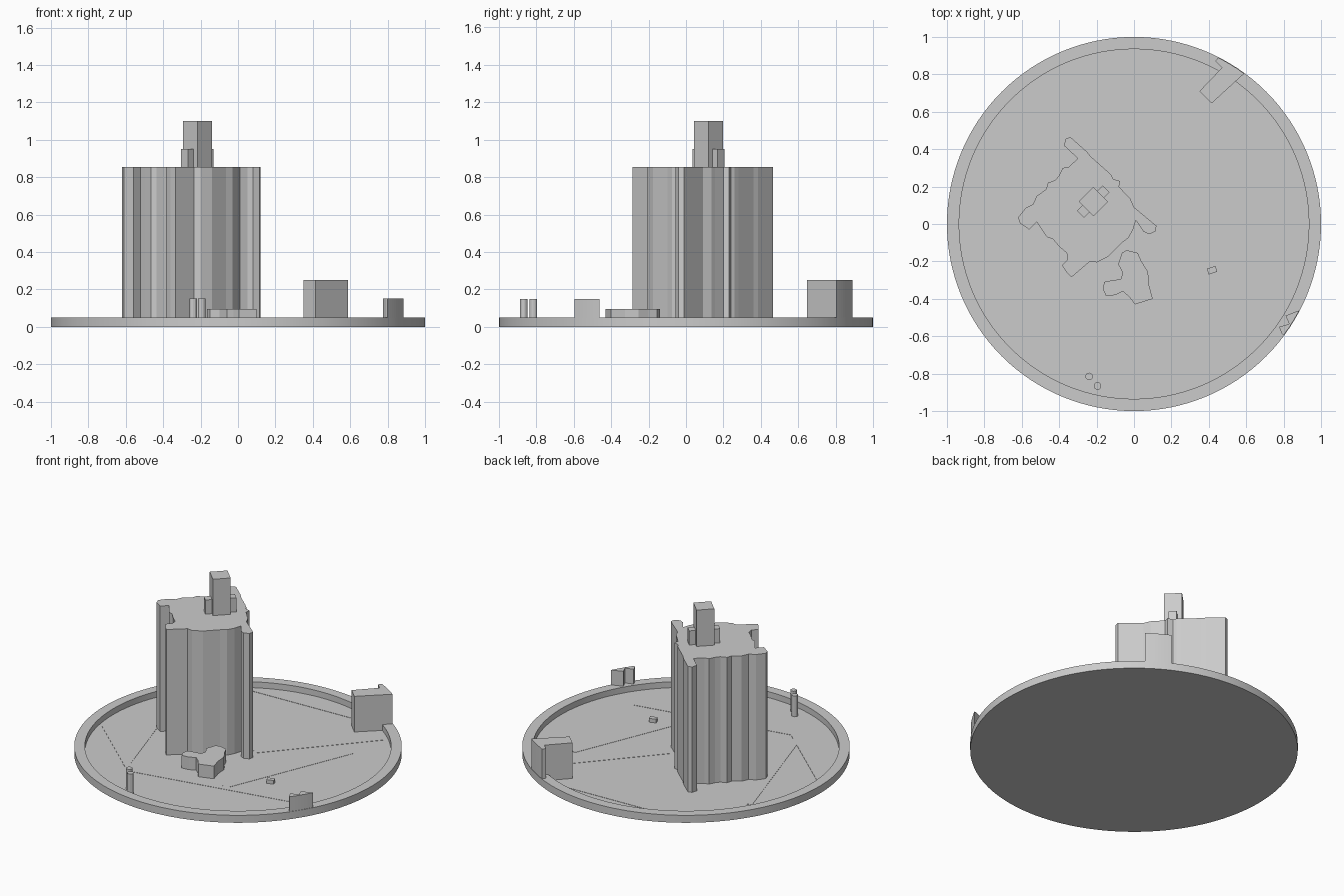
import bpy, bmesh, math
from mathutils import Vector

cube = bpy.data.objects.get("Cube")
if cube:
    bpy.data.objects.remove(cube)

FLOOR = 0.01
grey = bpy.data.materials.new("plain grey")
grey.use_nodes = True
grey.diffuse_color = (0.6, 0.6, 0.6, 1)
grey.node_tree.nodes["Principled BSDF"].inputs["Base Color"].default_value = (0.6, 0.6, 0.6, 1)


def finish(name, bm, smooth=False):
    """Turn the mesh into a grey object."""
    bmesh.ops.recalc_face_normals(bm, faces=bm.faces)
    mesh = bpy.data.meshes.new(name)
    bm.to_mesh(mesh)
    bm.free()
    mesh.materials.append(grey)
    ob = bpy.data.objects.new(name, mesh)
    bpy.context.collection.objects.link(ob)
    if smooth:
        bpy.ops.object.select_all(action='DESELECT')
        ob.select_set(True)
        bpy.context.view_layer.objects.active = ob
        bpy.ops.object.shade_smooth_by_angle(angle=math.radians(30))


def prism(name, outline, top, bottom=FLOOR):
    """Raise a plan outline into a solid block."""
    bm = bmesh.new()
    face = bm.faces.new([bm.verts.new((x, y, bottom)) for x, y in outline])
    raised = bmesh.ops.extrude_face_region(bm, geom=[face], use_keep_orig=True)["geom"]
    for v in raised:
        if isinstance(v, bmesh.types.BMVert):
            v.co.z = top
    finish(name, bm)


def arc(a, b, steps=8, r=0.997):
    """Points on the outer edge between two bearings in degrees."""
    angles = [math.radians(a + (b - a) * i / steps) for i in range(steps + 1)]
    return [(r * math.cos(t), r * math.sin(t)) for t in angles]


def strip(a, b, half_width):
    """Rectangle around the line from a to b."""
    a, b = Vector(a), Vector(b)
    side = (b - a).orthogonal().normalized() * half_width
    return [tuple(p) for p in (a + side, b + side, b - side, a - side)]


def diamond(x, y, half_length, half_width):
    """Rectangle turned by 45 degrees."""
    d = half_length * math.sqrt(0.5)
    return strip((x - d, y - d), (x + d, y + d), half_width)


# Round dish: turn a rim profile around the centre
bm = bmesh.new()
profile = [(0, 0), (1, 0), (1, 0.05), (0.935, 0.05), (0.935, FLOOR), (0, FLOOR)]
verts = [bm.verts.new((r, 0, z)) for r, z in profile]
edges = [bm.edges.new(pair) for pair in zip(verts, verts[1:])]
bmesh.ops.spin(bm, geom=verts + edges, cent=(0, 0, 0), axis=(0, 0, 1),
               angle=math.tau, steps=128, use_merge=True)
bmesh.ops.remove_doubles(bm, verts=bm.verts, dist=1e-5)
finish("round_base", bm, smooth=True)

# Main block: four notched walls, joined at the corners
back_wall = [(-0.34, 0.465), (-0.25, 0.385), (-0.23, 0.36), (-0.14, 0.28), (-0.12, 0.26),
             (-0.11, 0.24), (-0.075, 0.23), (-0.08, 0.2), (-0.04, 0.155), (-0.02, 0.135),
             (0, 0.09), (0.12, -0.01), (0.115, -0.04), (0.08, -0.055), (0.05, -0.04)]
right_wall = [(0.01, 0.02), (-0.005, -0.03), (-0.03, -0.075), (-0.065, -0.1),
              (-0.14, -0.175), (-0.2, -0.205), (-0.235, -0.2), (-0.335, -0.285)]
front_wall = [(-0.36, -0.26), (-0.385, -0.22), (-0.355, -0.19), (-0.36, -0.155),
              (-0.4, -0.12), (-0.435, -0.08), (-0.465, -0.07), (-0.5, -0.02),
              (-0.52, 0.01), (-0.56, -0.03), (-0.61, 0.005), (-0.62, 0.035)]
left_wall = [(-0.58, 0.085), (-0.54, 0.105), (-0.52, 0.15), (-0.47, 0.185), (-0.46, 0.22),
             (-0.42, 0.235), (-0.4, 0.26), (-0.38, 0.3), (-0.35, 0.305), (-0.3, 0.35),
             (-0.375, 0.42), (-0.365, 0.455)]
prism("main_block", back_wall + right_wall + front_wall + left_wall, 0.855)

# Roof tower and its two side boxes
prism("roof_tower", diamond(-0.217, 0.12, 0.055, 0.055), 1.1, 0.84)
prism("roof_box_back", diamond(-0.165, 0.172, 0.022, 0.026), 0.95, 0.84)
prism("roof_box_front", diamond(-0.27, 0.068, 0.022, 0.026), 0.95, 0.84)

# Low annex in front of the block
annex = [(-0.04, -0.14), (0.02, -0.155), (0.04, -0.2), (0.075, -0.255), (0.08, -0.325),
         (0.1, -0.4), (0.005, -0.43), (-0.025, -0.39), (-0.06, -0.36), (-0.1, -0.38),
         (-0.15, -0.385), (-0.165, -0.35), (-0.16, -0.31), (-0.11, -0.3), (-0.07, -0.295),
         (-0.06, -0.26), (-0.085, -0.215), (-0.065, -0.155)]
prism("low_annex", annex, 0.095)

# Blocks cut off by the edge of the base
prism("back_block", [(0.415, 0.645), (0.35, 0.71), (0.47, 0.835), (0.435, 0.87)]
      + arc(63.2, 53.8), 0.25)
prism("edge_block", [(0.79, -0.585), (0.775, -0.55), (0.83, -0.535), (0.81, -0.49)]
      + arc(-27.6, -36.6), 0.15)

# Tiny hut
prism("tiny_hut", strip((0.395, -0.255), (0.44, -0.24), 0.016), 0.035)

# Pair of round posts
for name, x, y in (("left_post", -0.195, -0.866), ("right_post", -0.24, -0.815)):
    turns = [math.tau * k / 12 for k in range(12)]
    prism(name, [(x + 0.02 * math.cos(t), y + 0.02 * math.sin(t)) for t in turns], 0.15)

# Thin paths on the floor, each a hair above the last
paths = [((0.22, -0.46), (0.57, 0.39)), ((0.08, 0.06), (0.62, 0.67)),
         ((-0.39, -0.59), (0.66, -0.39)), ((-0.9, -0.14), (-0.39, -0.59)),
         ((-0.43, 0.79), (0.36, 0.82)), ((-0.75, 0.4), (-0.45, -0.55))]
for i, (start, end) in enumerate(paths):
    prism(f"path_{i + 1}", strip(start, end, 0.02), FLOOR + 0.0015 + i * 0.0001)
